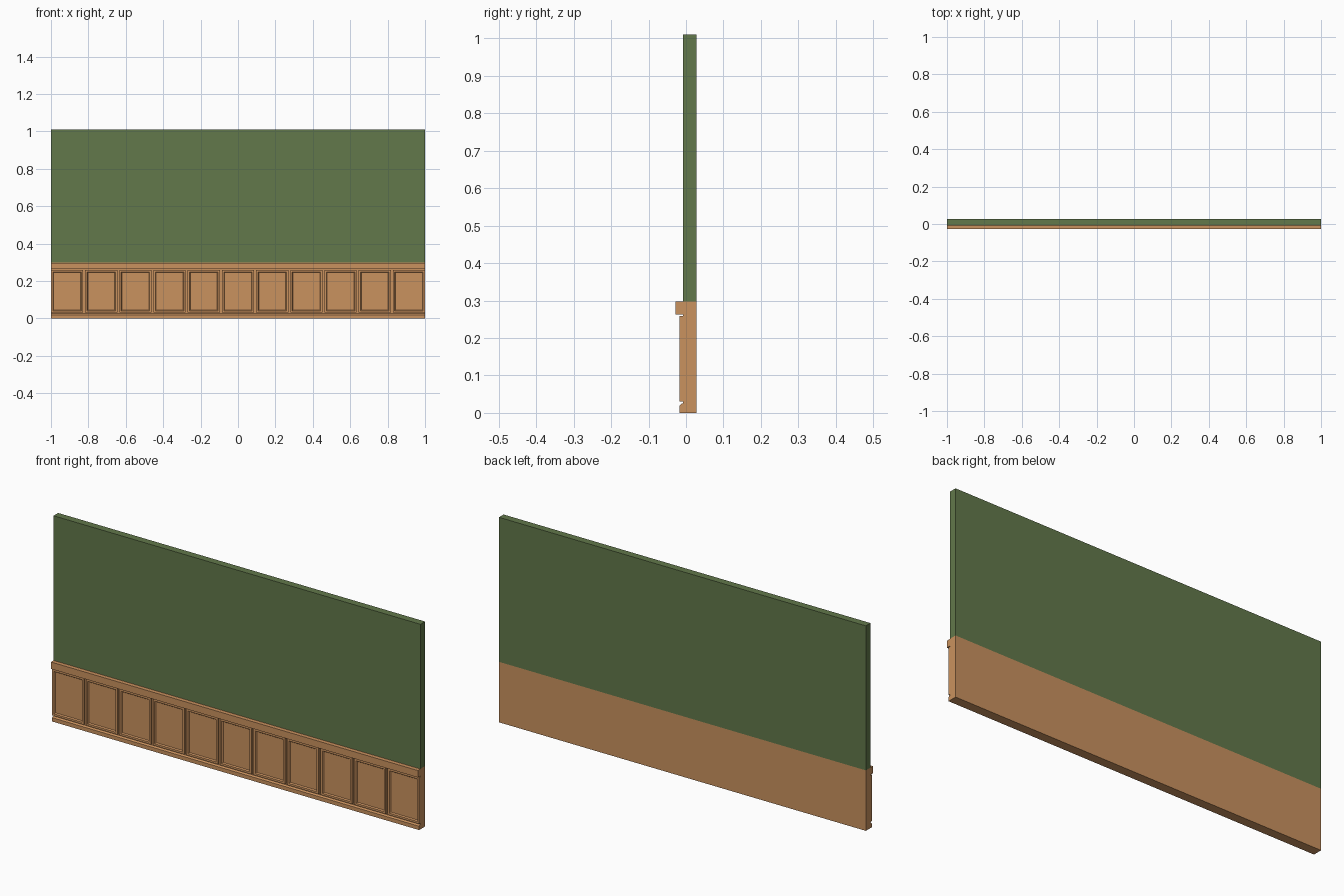
import bpy, bmesh
from mathutils import Vector

if "Cube" in bpy.data.objects:
    bpy.data.objects.remove(bpy.data.objects["Cube"])


def material(name, color):
    m = bpy.data.materials.new(name)
    m.diffuse_color = (*color, 1)
    m.use_nodes = True
    m.node_tree.nodes["Principled BSDF"].inputs["Base Color"].default_value = m.diffuse_color
    return m


WOOD = material("warm wood", (0.591, 0.288, 0.114))
GREEN = material("olive green paint", (0.122, 0.188, 0.069))

WALL_FRONT, WALL_BACK = -0.008, 0.028
DADO_TOP = 0.298


def finish(bm, name, mats):
    bmesh.ops.recalc_face_normals(bm, faces=bm.faces[:])
    me = bpy.data.meshes.new(name)
    bm.to_mesh(me)
    bm.free()
    for m in mats:
        me.materials.append(m)
    ob = bpy.data.objects.new(name, me)
    bpy.context.collection.objects.link(ob)
    return ob


def box(x0, x1, y0, y1, z0, z1):
    bm = bmesh.new()
    bmesh.ops.create_cube(bm, size=1)
    for v in bm.verts:
        v.co = Vector((x1 if v.co.x > 0 else x0,
                       y1 if v.co.y > 0 else y0,
                       z1 if v.co.z > 0 else z0))
    return bm


def extrude_profile(name, pts, mat):
    """Sweep a (y, z) profile along the wall length."""
    bm = bmesh.new()
    face = bm.faces.new([bm.verts.new((-1, y, z)) for y, z in pts])
    ext = bmesh.ops.extrude_face_region(bm, geom=[face])
    for v in ext["geom"]:
        if isinstance(v, bmesh.types.BMVert):
            v.co.x = 1
    return finish(bm, name, [mat])


# Wall slab, wood below the rail and painted above it
bm = box(-1, 1, WALL_FRONT, WALL_BACK, 0, 1.01)
bmesh.ops.bisect_plane(bm, geom=bm.verts[:] + bm.edges[:] + bm.faces[:],
                       plane_co=(0, 0, DADO_TOP), plane_no=(0, 0, 1))
for f in bm.faces:
    f.material_index = 1 if f.calc_center_median().z > DADO_TOP else 0
finish(bm, "wall", [WOOD, GREEN])

# Chair rail and skirting board
extrude_profile("chair_rail", [(WALL_FRONT, 0.263), (-0.028, 0.263),
                               (-0.028, 0.297), (WALL_FRONT, 0.297)], WOOD)
extrude_profile("skirting_board", [(WALL_FRONT, 0), (-0.018, 0), (-0.018, 0.019),
                                   (-0.011, 0.025), (WALL_FRONT, 0.025)], WOOD)

# Row of framed panels with a stepped-in field
COUNT, WIDTH = 11, 0.172
PITCH = (2 - WIDTH) / (COUNT - 1)
for i in range(COUNT):
    x = -1 + i * PITCH
    bm = box(x, x + WIDTH, -0.018, WALL_FRONT, 0.030, 0.259)
    bmesh.ops.recalc_face_normals(bm, faces=bm.faces[:])
    front = min(bm.faces, key=lambda f: f.calc_center_median().y)
    bmesh.ops.inset_region(bm, faces=[front], thickness=0.014)
    bmesh.ops.inset_region(bm, faces=[front], thickness=0.006, depth=-0.006)
    finish(bm, f"panel_{i + 1}", [WOOD])
